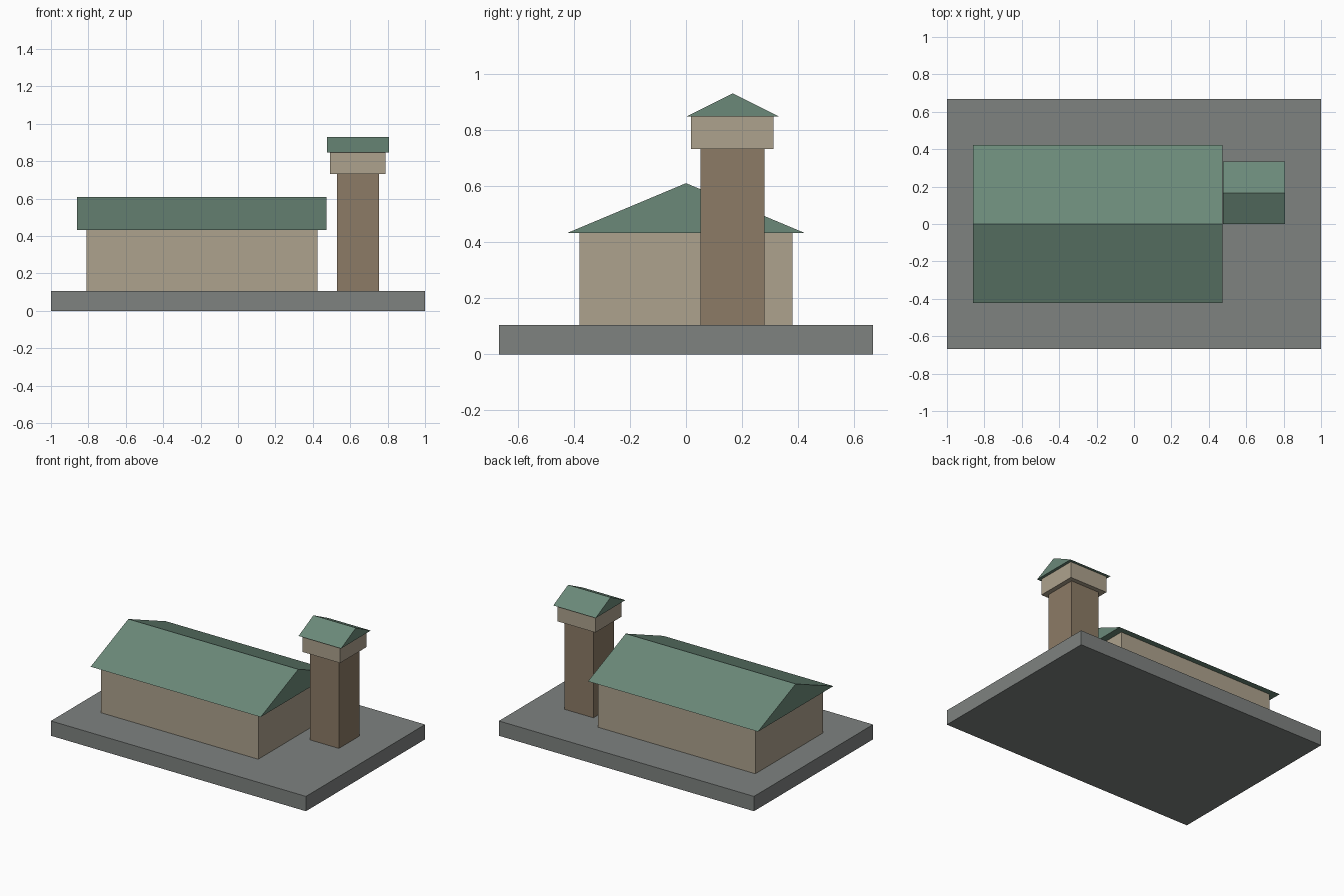
import bpy

cube = bpy.data.objects.get("Cube")
if cube:
    bpy.data.objects.remove(cube, do_unlink=True)


def to_linear(c):
    c /= 255
    return c / 12.92 if c <= 0.04045 else ((c + 0.055) / 1.055) ** 2.4


def material(name, rgb):
    color = (*[to_linear(c) for c in rgb], 1)
    mat = bpy.data.materials.new(name)
    mat.use_nodes = True
    mat.diffuse_color = color
    bsdf = mat.node_tree.nodes["Principled BSDF"]
    bsdf.inputs["Base Color"].default_value = color
    bsdf.inputs["Roughness"].default_value = 0.9
    return mat


def extrude_x(name, profile, x0, x1, mat):
    """Solid made by running a (y, z) outline from x0 to x1."""
    n = len(profile)
    verts = [(x, y, z) for x in (x0, x1) for y, z in profile]
    faces = [tuple(reversed(range(n))), tuple(range(n, 2 * n))]
    faces += [(i, (i + 1) % n, n + (i + 1) % n, n + i) for i in range(n)]
    mesh = bpy.data.meshes.new(name)
    mesh.from_pydata(verts, [], faces)
    mesh.materials.append(mat)
    obj = bpy.data.objects.new(name, mesh)
    bpy.context.collection.objects.link(obj)
    return obj


def box(name, x, y, z, mat):
    outline = [(y[0], z[0]), (y[1], z[0]), (y[1], z[1]), (y[0], z[1])]
    return extrude_x(name, outline, *x, mat)


def gable_roof(name, x, y, z, mat):
    outline = [(y[0], z[0]), (y[1], z[0]), (sum(y) / 2, z[1])]
    return extrude_x(name, outline, *x, mat)


stone = material("grey stone", (126, 130, 128))
plaster = material("tan plaster", (174, 162, 141))
brick = material("brown masonry", (140, 123, 102))
copper = material("green roofing", (107, 137, 121))

# Ground slab
box("base_slab", (-1, 1), (-0.667, 0.667), (0, 0.105), stone)

# Main hall
box("hall_walls", (-0.81, 0.425), (-0.38, 0.38), (0.105, 0.433), plaster)
gable_roof("hall_roof", (-0.86, 0.473), (-0.422, 0.422), (0.433, 0.61), copper)

# Tower
box("tower_shaft", (0.53, 0.755), (0.052, 0.28), (0.105, 0.732), brick)
box("tower_top", (0.492, 0.788), (0.018, 0.312), (0.732, 0.847), plaster)
gable_roof("tower_roof", (0.475, 0.808), (0.0, 0.333), (0.847, 0.93), copper)
